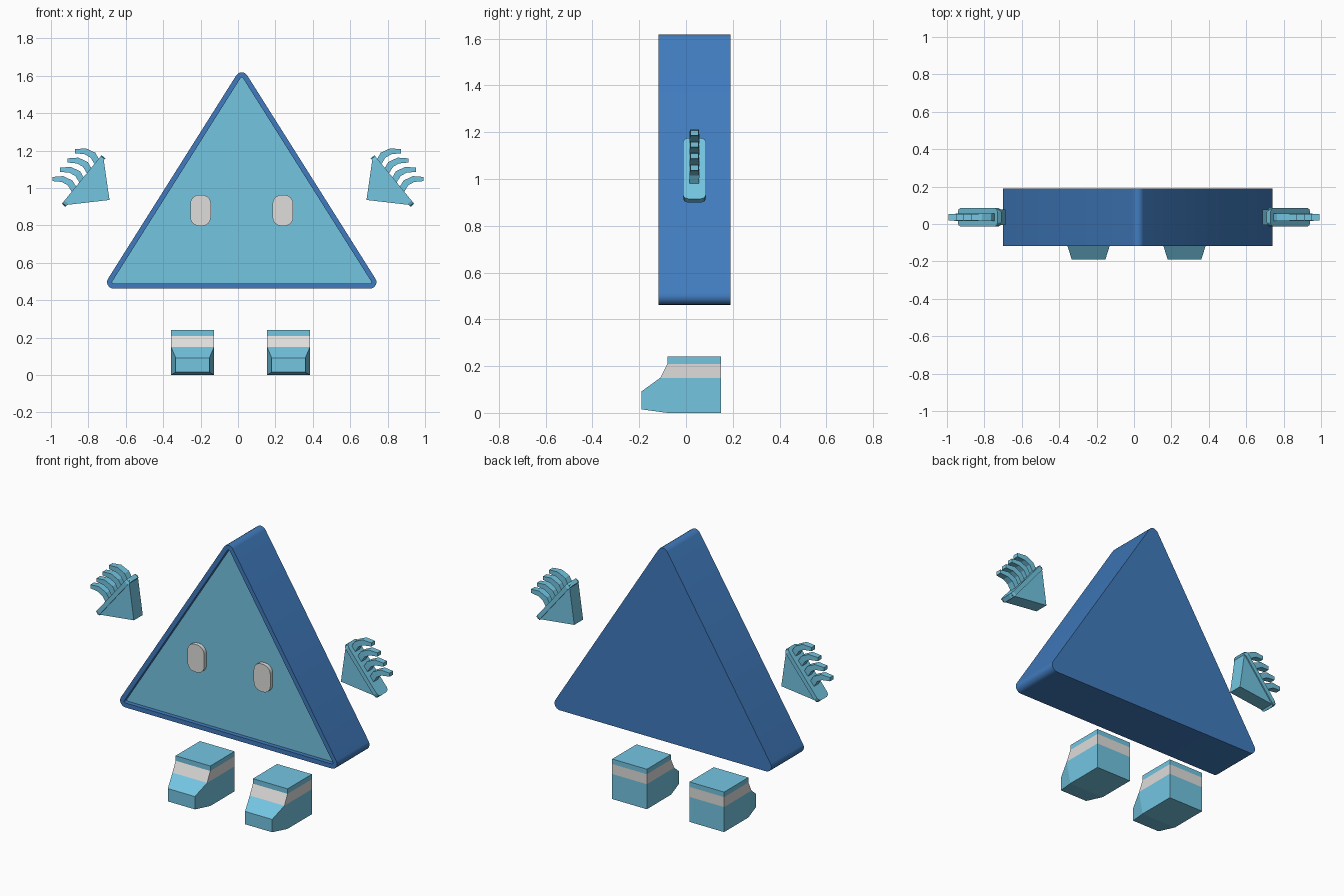
import bpy, bmesh, math
from mathutils import Vector

cube = bpy.data.objects.get("Cube")
if cube:
    bpy.data.objects.remove(cube)


def make_material(name, srgb):
    color = [c ** 2.2 for c in srgb] + [1]
    mat = bpy.data.materials.new(name)
    mat.use_nodes = True
    mat.diffuse_color = color
    mat.node_tree.nodes["Principled BSDF"].inputs["Base Color"].default_value = color
    return mat


BLUE = make_material("deep blue", (0.26, 0.48, 0.74))
AQUA = make_material("light aqua", (0.45, 0.77, 0.88))
PALE = make_material("pale grey", (0.87, 0.865, 0.86))


def finish(bm, name, mats, smooth=False):
    bmesh.ops.recalc_face_normals(bm, faces=bm.faces)
    mesh = bpy.data.meshes.new(name)
    bm.to_mesh(mesh)
    bm.free()
    for mat in mats:
        mesh.materials.append(mat)
    obj = bpy.data.objects.new(name, mesh)
    bpy.context.collection.objects.link(obj)
    if smooth:
        bpy.ops.object.select_all(action="DESELECT")
        obj.select_set(True)
        bpy.context.view_layer.objects.active = obj
        bpy.ops.object.shade_smooth_by_angle(angle=math.radians(35))
    return obj


def rounded(centres, radius, steps=6):
    """Outline around counter-clockwise corner centres with the given radius."""
    pts, count = [], len(centres)
    for i, c in enumerate(centres):
        c, before, after = Vector(c), Vector(centres[i - 1]), Vector(centres[(i + 1) % count])
        d_in, d_out = c - before, after - c
        start = math.atan2(-d_in.x, d_in.y)
        turn = (math.atan2(-d_out.x, d_out.y) - start) % math.tau
        for k in range(steps + 1):
            a = start + turn * k / steps
            pts.append(c + radius * Vector((math.cos(a), math.sin(a))))
    return pts


def loft(bm, rings, cap_start=True, cap_end=True):
    """Join rings of points with quads and cap the ends; returns the end cap."""
    loops = [[bm.verts.new(p) for p in ring] for ring in rings]
    for a, b in zip(loops, loops[1:]):
        for i in range(len(a)):
            j = (i + 1) % len(a)
            bm.faces.new((a[i], a[j], b[j], b[i]))
    if cap_start:
        bm.faces.new(loops[0])
    return bm.faces.new(loops[-1]) if cap_end else None


def at_depth(outline, y):
    return [(p[0], y, p[1]) for p in outline]


def rectangle(w, h):
    return [(-w, -h), (w, -h), (w, h), (-w, h)]


# Triangular body with a thin raised rim around a recessed face panel
MID = 0.02
corners = [(MID - 0.685, 0.497), (MID + 0.685, 0.497), (MID, 1.583)]
outer, inner = rounded(corners, 0.035), rounded(corners, 0.008)
bm = bmesh.new()
panel = loft(bm, [at_depth(outer, 0.19), at_depth(outer, -0.118),
                  at_depth(inner, -0.118), at_depth(inner, -0.092)])
panel.material_index = 1
finish(bm, "body", [BLUE, AQUA], smooth=True)

# Eyes
for side, label in ((1, "left"), (-1, "right")):
    eye = [p + Vector((MID + side * 0.22, 0.88)) for p in rounded(rectangle(0.008, 0.036), 0.047)]
    bm = bmesh.new()
    loft(bm, [at_depth(eye, -0.088), at_depth(eye, -0.115)])
    finish(bm, label + "_eye", [PALE], smooth=True)

# Feet: side profile as (y, z, half width), with a pale band round the ankle
PROFILE = [(0.15, 0, 0.115), (0.15, 0.15, 0.115), (0.15, 0.21, 0.115), (0.15, 0.24, 0.115),
           (-0.08, 0.24, 0.115), (-0.08, 0.21, 0.115), (-0.11, 0.15, 0.115),
           (-0.19, 0.092, 0.09), (-0.19, 0.015, 0.09), (-0.08, 0, 0.115)]
SIDES = [(0, 1, 6, 9), (1, 2, 5, 6), (2, 3, 4, 5), (9, 6, 7, 8)]
for side, label in ((1, "left"), (-1, "right")):
    bm = bmesh.new()
    cx = 0.0135 + side * 0.2565
    halves = [[bm.verts.new((cx + s * w, y, z)) for y, z, w in PROFILE] for s in (-1, 1)]
    for half in halves:
        for quad in SIDES:
            bm.faces.new([half[i] for i in quad])
    for i in range(len(PROFILE)):
        j = (i + 1) % len(PROFILE)
        bm.faces.new((halves[0][i], halves[0][j], halves[1][j], halves[1][i]))
    for face in bm.faces:
        if 0.15 < face.calc_center_median().z < 0.21 and all(0.14 < v.co.z < 0.22 for v in face.verts):
            face.material_index = 1
    finish(bm, label + "_foot", [AQUA, PALE])

# Hands: wedge palm, knuckle plate and four curled fingers.
# u runs down along the plate and n points away from the palm.
START, END, WRIST = Vector((0.72, 1.165)), Vector((0.93, 0.908)), (0.687, 0.936)
U = (END - START).normalized()
N = Vector((-U.y, U.x))
LENGTH = (END - START).length
HAND_Y = 0.036


def hand_point(side, u, n, y):
    p = START + U * u + N * n
    return (side * p.x, HAND_Y + y, p.y)


# Finger centre line as (u, n, half width)
FINGER = [(0, 0, 0.017), (-0.018, 0.05, 0.018), (-0.008, 0.095, 0.016), (0.026, 0.137, 0.011)]
for side, label in ((1, "left"), (-1, "right")):
    bm = bmesh.new()
    palm = [(side * p[0], p[1]) for p in (START, END, WRIST)]
    loft(bm, [at_depth(palm, HAND_Y - 0.042), at_depth(palm, HAND_Y + 0.042)])
    finish(bm, label + "_palm", [AQUA])

    plate = rounded(rectangle(LENGTH / 2 - 0.02, 0.027), 0.022, 2)
    bm = bmesh.new()
    loft(bm, [[hand_point(side, LENGTH / 2 + p.x, n, p.y) for p in plate] for n in (-0.012, 0.014)])
    finish(bm, label + "_knuckle_plate", [AQUA])

    for k in range(4):
        root = 0.045 + 0.064 * k
        rings = []
        for i, (u, n, w) in enumerate(FINGER):
            a, b = FINGER[max(i - 1, 0)], FINGER[min(i + 1, 3)]
            across = Vector((b[1] - a[1], a[0] - b[0])).normalized() * w
            rings.append([hand_point(side, root + u + s * across.x, n + s * across.y, y * (0.01 + 0.6 * w))
                          for s, y in rectangle(1, 1)])
        bm = bmesh.new()
        loft(bm, rings)
        finish(bm, f"{label}_finger_{k + 1}", [AQUA])
